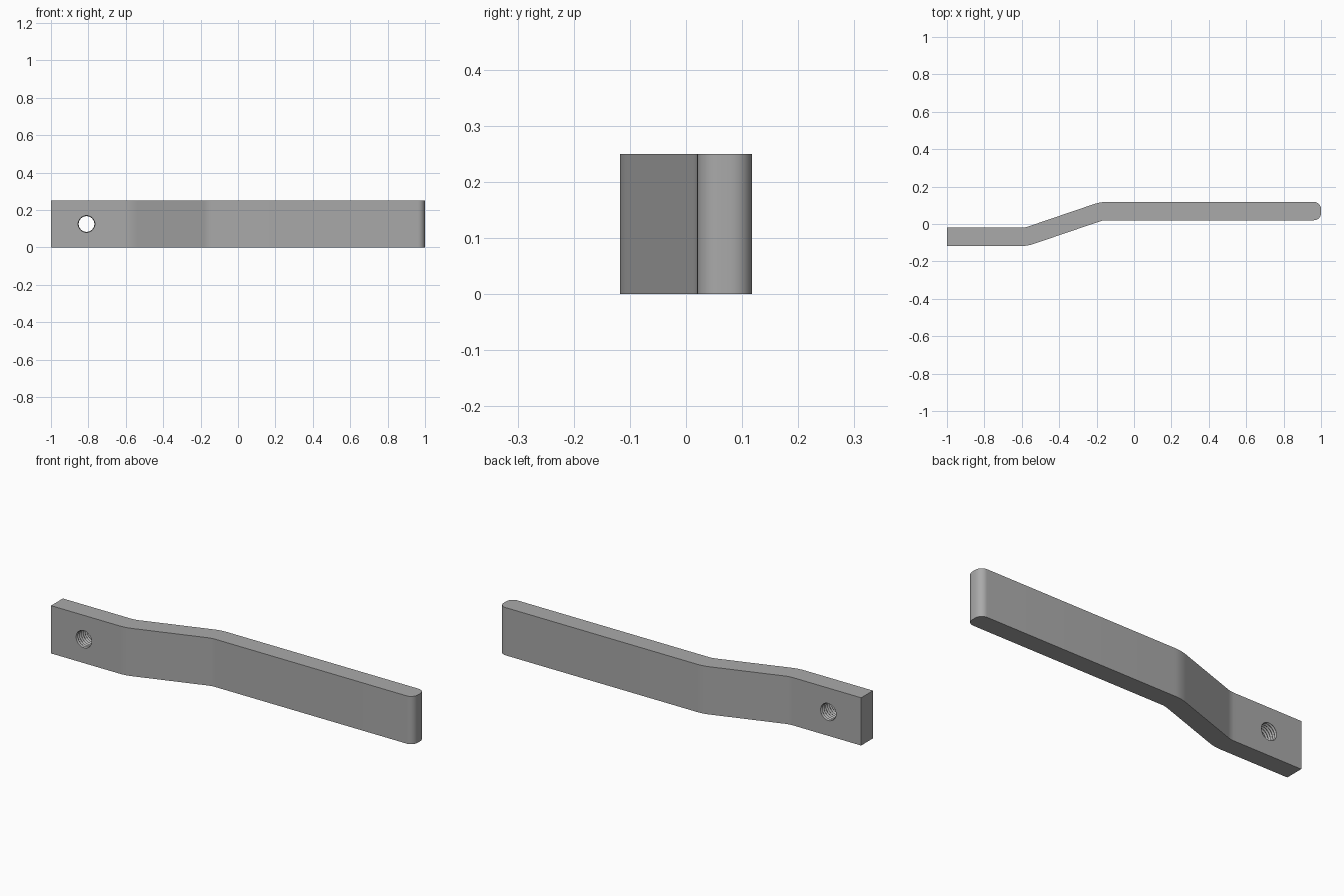
import bpy, bmesh, math
from mathutils import Vector

cube = bpy.data.objects.get("Cube")
if cube:
    bpy.data.objects.remove(cube, do_unlink=True)

HEIGHT = 0.25
HOLE_X, HOLE_Z = -0.81, 0.125

steel = bpy.data.materials.new("grey steel")
steel.use_nodes = True
grey = (0.4, 0.4, 0.4, 1)
steel.diffuse_color = grey
steel.node_tree.nodes["Principled BSDF"].inputs["Base Color"].default_value = grey


def fillet(prev, corner, nxt, radius, steps=8):
    """Points of an arc rounding one corner of the outline."""
    p, c, n = Vector(prev), Vector(corner), Vector(nxt)
    if radius == 0:
        return [c]
    u, v = (p - c).normalized(), (n - c).normalized()
    half = u.angle(v) / 2
    centre = c + (u + v).normalized() * radius / math.sin(half)
    a = c + u * radius / math.tan(half) - centre
    b = c + v * radius / math.tan(half) - centre
    sweep = math.pi - 2 * half
    return [centre + (a * math.sin((1 - t) * sweep) + b * math.sin(t * sweep)) / math.sin(sweep)
            for t in (i / steps for i in range(steps + 1))]


def make_object(name, bm):
    bmesh.ops.recalc_face_normals(bm, faces=bm.faces)
    mesh = bpy.data.meshes.new(name)
    bm.to_mesh(mesh)
    bm.free()
    mesh.materials.append(steel)
    obj = bpy.data.objects.new(name, mesh)
    bpy.context.collection.objects.link(obj)
    return obj


# Offset bar: corner x, corner y, rounding radius
corners = [(-1, -0.118, 0), (-0.57, -0.118, 0.22), (-0.165, 0.02, 0.12),
           (1, 0.02, 0.038), (1, 0.118, 0.038), (-0.18, 0.118, 0.22),
           (-0.585, -0.02, 0.12), (-1, -0.02, 0)]
outline = []
for i, (x, y, r) in enumerate(corners):
    outline += fillet(corners[i - 1][:2], (x, y), corners[(i + 1) % len(corners)][:2], r)

bm = bmesh.new()
base = bm.faces.new([bm.verts.new((p.x, p.y, 0)) for p in outline])
top = bmesh.ops.extrude_face_region(bm, geom=[base])["geom"]
bmesh.ops.translate(bm, vec=(0, 0, HEIGHT), verts=[g for g in top if isinstance(g, bmesh.types.BMVert)])
bar = make_object("offset_bar", bm)

# Threaded hole cutter: a tube of alternating ridges and grooves
SEGMENTS, RINGS, PITCH = 32, 20, 0.0075
bm = bmesh.new()
rings = []
for k in range(RINGS + 1):
    r = 0.042 if k % 2 else 0.048
    y = -0.069 + (k - RINGS / 2) * PITCH
    rings.append([bm.verts.new((HOLE_X + r * math.cos(a), y, HOLE_Z + r * math.sin(a)))
                  for a in (math.tau * s / SEGMENTS for s in range(SEGMENTS))])
for low, high in zip(rings, rings[1:]):
    for s in range(SEGMENTS):
        t = (s + 1) % SEGMENTS
        bm.faces.new((low[s], low[t], high[t], high[s]))
bm.faces.new(rings[0])
bm.faces.new(rings[-1])
cutter = make_object("thread_cutter", bm)
cutter.hide_render = True

# Cut the hole, then drop the cutter
cut = bar.modifiers.new("threaded_hole", "BOOLEAN")
cut.operation, cut.object, cut.solver = "DIFFERENCE", cutter, "EXACT"
bpy.ops.object.select_all(action="DESELECT")
bpy.context.view_layer.objects.active = bar
bar.select_set(True)
bpy.ops.object.modifier_apply(modifier=cut.name)
bpy.data.objects.remove(cutter, do_unlink=True)

bpy.ops.object.shade_smooth_by_angle(angle=math.radians(30))
